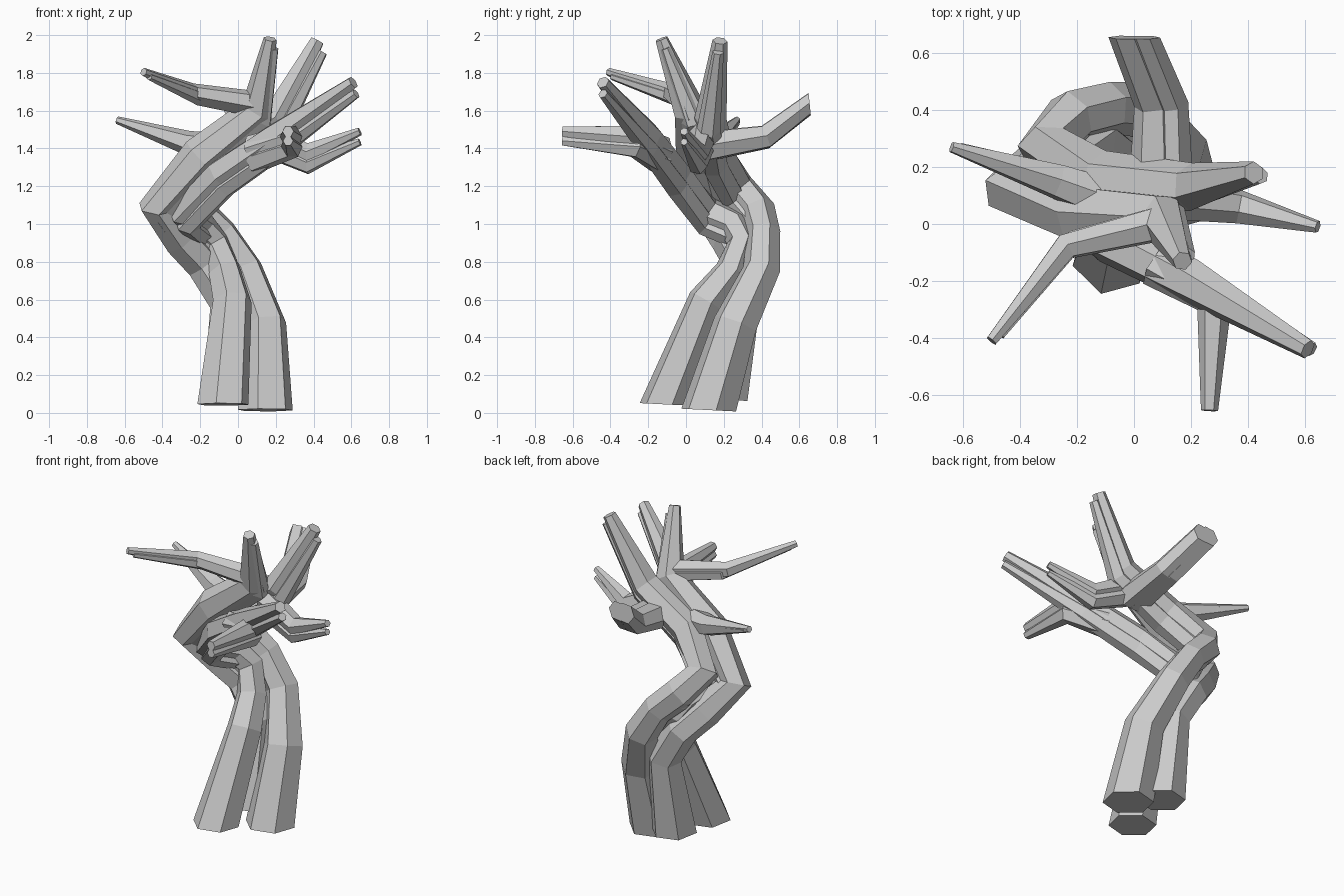
import bpy, bmesh, math
from mathutils import Vector


def tube(name, pts, sides=6, start_dir=None, end_dir=None, twist=0.27):
    """Faceted tapering tube along points given as (x, y, z, radius)."""
    bm = bmesh.new()
    P = [Vector(p[:3]) for p in pts]
    ref = Vector((math.cos(twist), math.sin(twist), 0.1))
    rings = []
    for i, p in enumerate(P):
        t = Vector((0, 0, 0))
        if i > 0:
            t += (p - P[i - 1]).normalized()
        if i < len(P) - 1:
            t += (P[i + 1] - p).normalized()
        if i == 0 and start_dir:
            t = Vector(start_dir)
        if i == len(P) - 1 and end_dir:
            t = Vector(end_dir)
        t.normalize()
        u = (ref - t * ref.dot(t)).normalized()
        ref = u
        v = t.cross(u)
        ring = []
        for k in range(sides):
            a = 2 * math.pi * k / sides
            ring.append(bm.verts.new(p + (u * math.cos(a) + v * math.sin(a)) * pts[i][3]))
        rings.append(ring)
    for a, b in zip(rings, rings[1:]):
        for k in range(sides):
            n = (k + 1) % sides
            bm.faces.new((a[k], a[n], b[n], b[k]))
    bm.faces.new(rings[0][::-1])
    bm.faces.new(rings[-1])
    me = bpy.data.meshes.new(name)
    bm.to_mesh(me)
    bm.free()
    ob = bpy.data.objects.new(name, me)
    bpy.context.collection.objects.link(ob)
    return ob


def shifted(pts, offset, scale):
    """Path moved sideways and thinned, for the sliver that forks from a limb."""
    o = Vector(offset)
    return [(*(Vector(p[:3]) + o), p[3] * scale) for p in pts]


# Three roots twisting round each other, each ending in a main limb
right_strand = [(0.145, 0.12, 0.015, 0.15), (0.14, 0.26, 0.47, 0.12), (0.035, 0.40, 0.76, 0.10),
                (-0.09, 0.41, 0.95, 0.09), (-0.22, 0.38, 1.07, 0.095), (-0.31, 0.27, 1.19, 0.10),
                (-0.12, 0.16, 1.37, 0.10), (0.20, 0.13, 1.56, 0.085), (0.42, 0.18, 1.97, 0.04)]
front_strand = [(-0.08, -0.11, 0.045, 0.14), (-0.03, 0.11, 0.59, 0.105), (-0.07, 0.24, 0.75, 0.09),
                (-0.13, 0.30, 0.90, 0.085), (-0.20, 0.26, 0.99, 0.085), (-0.28, 0.11, 1.06, 0.09),
                (-0.09, -0.05, 1.26, 0.09), (0.20, -0.20, 1.46, 0.08), (0.61, -0.44, 1.75, 0.035)]
back_strand = [(-0.05, 0.19, 0.07, 0.14), (-0.05, 0.29, 0.58, 0.105), (-0.18, 0.30, 0.79, 0.10),
               (-0.30, 0.23, 0.92, 0.10), (-0.43, 0.12, 1.09, 0.10), (-0.20, 0.04, 1.36, 0.105),
               (0.10, 0.02, 1.60, 0.09), (0.17, -0.13, 1.98, 0.035)]
for name, pts, off in (("right_strand", right_strand, (0.025, -0.01, -0.06)),
                       ("front_strand", front_strand, (0.015, 0.0, -0.06)),
                       ("back_strand", back_strand, (0.02, 0.02, -0.05))):
    tube(name, pts, start_dir=(0, 0.05, 1))
    tube(name + "_sliver", shifted(pts[3:], off, 0.75))

# Side branches with forked tips: path, sliver offset, sliver scale, end cap direction
branches = {
    "left_front_branch": ([(0.09, 0.0, 1.64, 0.065), (-0.24, -0.08, 1.695, 0.05),
                           (-0.50, -0.41, 1.805, 0.022)], (0.03, 0.02, -0.025), 0.85, None),
    "left_branch": ([(-0.08, 0.08, 1.40, 0.08), (-0.27, 0.15, 1.43, 0.065),
                     (-0.64, 0.27, 1.55, 0.02)], (0.03, 0.0, -0.015), 0.8, None),
    "right_branch": ([(0.13, 0.09, 1.48, 0.075), (0.37, 0.06, 1.37, 0.06),
                      (0.645, -0.01, 1.49, 0.022)], (0.0, 0.0, -0.055), 0.9, None),
    "front_branch": ([(0.08, -0.14, 1.39, 0.085), (0.285, -0.27, 1.46, 0.07),
                      (0.265, -0.655, 1.49, 0.03)], (0.0, 0.0, -0.05), 0.9, None),
    "rear_branch": ([(0.07, 0.10, 1.41, 0.09), (0.07, 0.42, 1.46, 0.07),
                     (-0.025, 0.655, 1.635, 0.065)], (0.055, 0.0, 0.0), 0.95, (0, 1, 0.1)),
}
for name, (pts, off, scale, end) in branches.items():
    tube(name, pts, end_dir=end)
    tube(name + "_sliver", shifted(pts, off, scale), end_dir=end)
